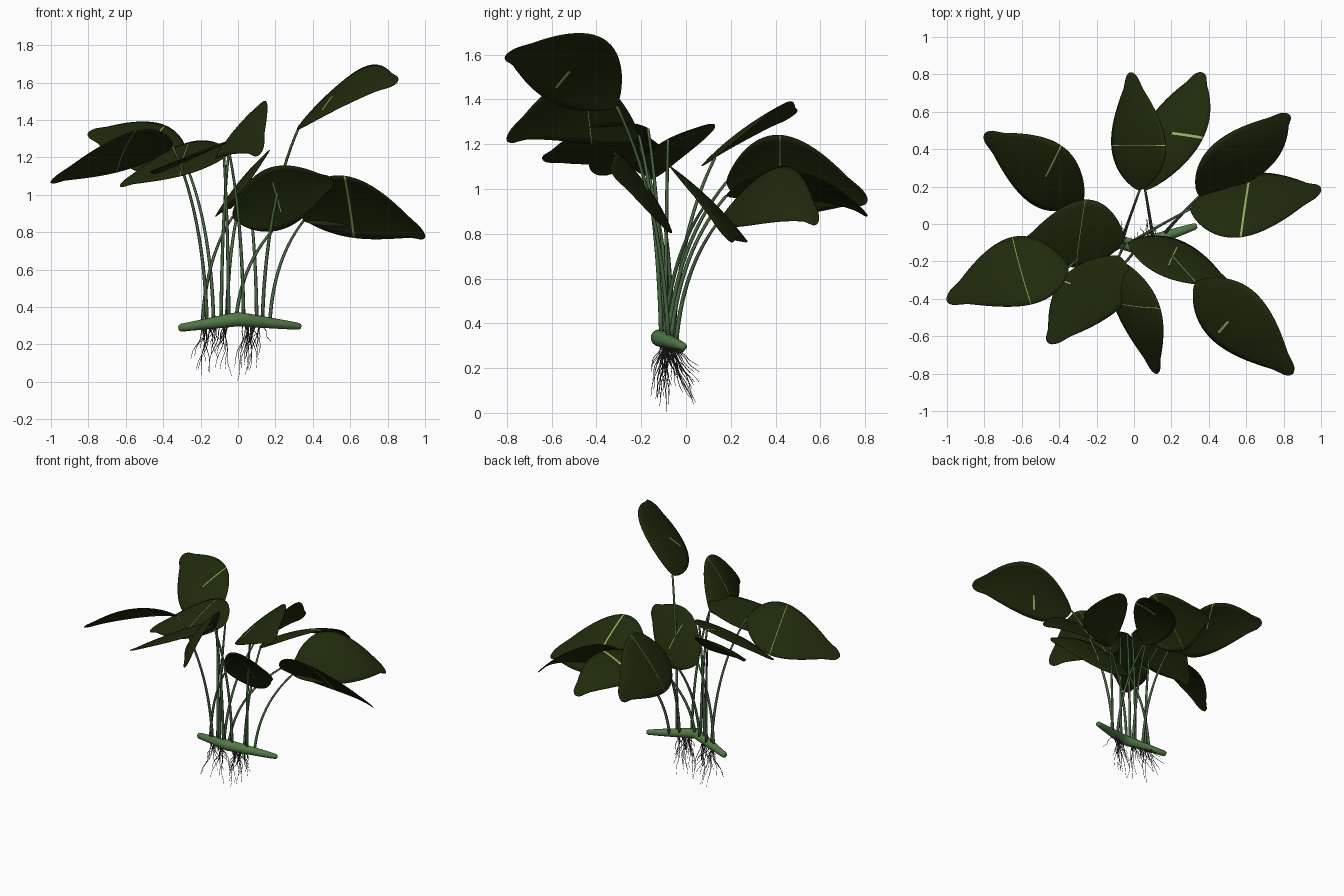
import bpy, math, random
from mathutils import Vector as V

if "Cube" in bpy.data.objects:
    bpy.data.objects.remove(bpy.data.objects["Cube"])

random.seed(4)

def mat(name, c):
    m = bpy.data.materials.new(name)
    m.diffuse_color = (*c, 1)
    m.use_nodes = True
    m.node_tree.nodes["Principled BSDF"].inputs["Base Color"].default_value = m.diffuse_color
    return m

LEAF = mat("dark leaf green", (0.0135, 0.023, 0.0035))
VEIN = mat("pale vein green", (0.33, 0.43, 0.13))
STEM = mat("stem green", (0.065, 0.135, 0.055))
RHIZ = mat("rhizome green", (0.085, 0.19, 0.065))
ROOT = mat("root brown grey", (0.055, 0.047, 0.041))

def make(name, verts, faces, mats):
    me = bpy.data.meshes.new(name)
    me.from_pydata(verts, [], faces)
    for m in mats:
        me.materials.append(m)
    for p in me.polygons:
        p.use_smooth = True
    ob = bpy.data.objects.new(name, me)
    bpy.context.collection.objects.link(ob)
    return ob

def bez(a, c, b, t):
    return a * (1 - t) ** 2 + c * 2 * t * (1 - t) + b * t * t

def tube(name, path, radii, sides, m):
    """Sweep a round section along a path, with closed ends."""
    verts, faces = [], []
    n = len(path)
    for i, p in enumerate(path):
        d = (path[min(i + 1, n - 1)] - path[max(i - 1, 0)]).normalized()
        ref = V((0, 1, 0)) if abs(d.y) < 0.8 else V((1, 0, 0))
        s = d.cross(ref).normalized()
        t = s.cross(d)
        for k in range(sides):
            a = 2 * math.pi * k / sides
            verts.append(p + (s * math.cos(a) + t * math.sin(a)) * radii[i])
    for i in range(n - 1):
        for k in range(sides):
            j = (k + 1) % sides
            faces.append((i * sides + k, i * sides + j, (i + 1) * sides + j, (i + 1) * sides + k))
    faces.append(tuple(range(sides))[::-1])
    faces.append(tuple(range((n - 1) * sides, n * sides)))
    return make(name, verts, faces, [m])

UM = 0.42  # widest place along a leaf

def width(u):
    """Ovate outline with a blunt rounded tip."""
    w = max(math.sin(math.pi * u ** 0.8), 0.0) ** 0.88
    if u > 0.84:
        w = max(w, 0.33 * math.sqrt(max(1 - ((u - 0.84) / 0.16) ** 2, 0)))
    return w

def leaf(name, base, tip, e1, e2, vein):
    """Blade from base to tip, passing through both widest edge points."""
    base, tip, e1, e2 = V(base), V(tip), V(e1), V(e2)
    half = (e1 - e2) / 2
    nrm = half.cross(tip - base).normalized()
    if nrm.z < 0:
        nrm = -nrm
    mid = (e1 + e2) / 2
    ctrl = (mid - base * (1 - UM) ** 2 - tip * UM ** 2) / (2 * UM * (1 - UM))
    k0, k1, vw = vein
    us = [0, .015] + [i / 24 for i in range(1, 24)] + [.975, .99, .997, 1]
    us = [u for u in us if abs(u - UM) > .012] + [UM - vw / 2, UM + vw / 2]
    us.sort()
    row, nv = us.index(UM - vw / 2), 12   # narrow row carrying the pale vein
    verts, faces = [], []
    for u in us:
        w = width(u)
        for k in range(nv + 1):
            v = -1 + 2 * k / nv
            verts.append(bez(base, ctrl, tip, u) + half * (v * w) + nrm * (0.018 * w * (1 - v * v)))
    for i in range(len(us) - 1):
        for k in range(nv):
            a = i * (nv + 1) + k
            faces.append((a, a + 1, a + nv + 2, a + nv + 1))
    ob = make(name, verts, faces, [LEAF, VEIN])
    for k in range(k0, k1):
        ob.data.polygons[row * nv + k].material_index = 1
    so = ob.modifiers.new("thickness", 'SOLIDIFY')
    so.thickness = 0.004
    so.offset = 0

# base, tip, two widest edge points
LEAVES = [
    ((-.27, .13, 1.14), (-.80, .48, 1.33), (-.39, .42, 1.37), (-.55, .11, 1.13)),
    ((.03, .18, 1.03), (-.015, .81, .95), (.17, .42, 1.24), (-.12, .42, .885)),
    ((.06, .18, .97), (.36, .81, .88), (.05, .50, .95), (.37, .46, 1.08)),
    ((.35, .15, .86), (.82, .59, .85), (.42, .42, 1.10), (.72, .30, .84)),
    ((.30, .08, .92), (1.0, .18, .78), (.62, .27, .77), (.57, -.07, 1.10)),
    ((.33, -.31, 1.37), (.85, -.80, 1.60), (.65, -.37, 1.67), (.42, -.62, 1.40)),
    ((-.03, -.10, .88), (.51, -.33, 1.07), (.25, -.09, .82), (.16, -.28, 1.14)),
    ((-.05, -.21, 1.24), (.12, -.80, 1.22), (.14, -.45, 1.50), (-.11, -.42, 1.20)),
    ((-.08, -.17, 1.27), (-.45, -.64, 1.13), (-.05, -.42, 1.28), (-.39, -.30, 1.13)),
    ((-.05, -.08, 1.22), (-.63, -.14, 1.05), (-.26, .13, 1.28), (-.31, -.23, 1.10)),
    ((-.35, -.23, 1.26), (-1.0, -.41, 1.07), (-.65, -.07, 1.12), (-.55, -.43, 1.34)),
]
# x where each stalk leaves the rhizome
STALK_X = [-.13, -.06, .10, .17, -.01, .13, -.19, .03, -.05, -.09, -.165]
# vein span across each leaf (first and last column) and its width
VEINS = [(6, 12, .012), (0, 12, .006), (0, 6, .020), (0, 0, .01), (0, 12, .016), (2, 5, .018),
         (3, 9, .009), (0, 12, .006), (0, 2, .012), (0, 12, .005), (0, 12, .006)]

# rhizome: bent tapering horizontal stem
ends = [V((-.315, -.02, .287)), V((0, -.12, .335)), V((.335, -.01, .295))]

def rhizome_at(x):
    a, b = (ends[0], ends[1]) if x < 0 else (ends[1], ends[2])
    return a.lerp(b, (x - a.x) / (b.x - a.x))

xs = [-.315, -.305, -.25, -.15, -.05, 0, .05, .15, .25, .325, .335]
radii = [.014, .021, .024, .030, .036, .038, .036, .030, .024, .018, .012]
tube("rhizome", [rhizome_at(x) for x in xs], radii, 14, RHIZ)

# leaves and their stalks
for i, (pts, x0, vein) in enumerate(zip(LEAVES, STALK_X, VEINS)):
    leaf(f"leaf_{i + 1}", *pts, vein)
    a, b = rhizome_at(x0), V(pts[0])
    a.y += 0.02 if b.y > 0 else 0
    c = V((a.x + .1 * (b.x - a.x), a.y + .15 * (b.y - a.y), a.z + .62 * (b.z - a.z)))
    path = [bez(a, c, b, t / 14) for t in range(15)]
    tube(f"stalk_{i + 1}", path, [.010 - .0035 * t / 14 for t in range(15)], 8, STEM)

# roots: two hanging tufts of thin wavy strands
for i in range(50):
    x0 = random.uniform(-.19, -.05) if i % 2 else random.uniform(.03, .13)
    p = rhizome_at(x0) - V((0, 0, .015))
    end = V((x0 + random.uniform(-.07, .06), p.y + random.uniform(-.07, .14),
             0.002 if i == 0 else random.uniform(.03, .22)))
    ph, path = random.uniform(0, 6), []
    for t in range(9):
        s = t / 8
        q = p.lerp(end, s)
        wob = .010 * math.sin(math.pi * s)
        path.append(q + V((wob * math.sin(ph + 7 * s), wob * math.cos(ph + 6 * s), 0)))
    tube(f"root_{i + 1}", path, [.0029 - .0019 * t / 8 for t in range(9)], 5, ROOT)
